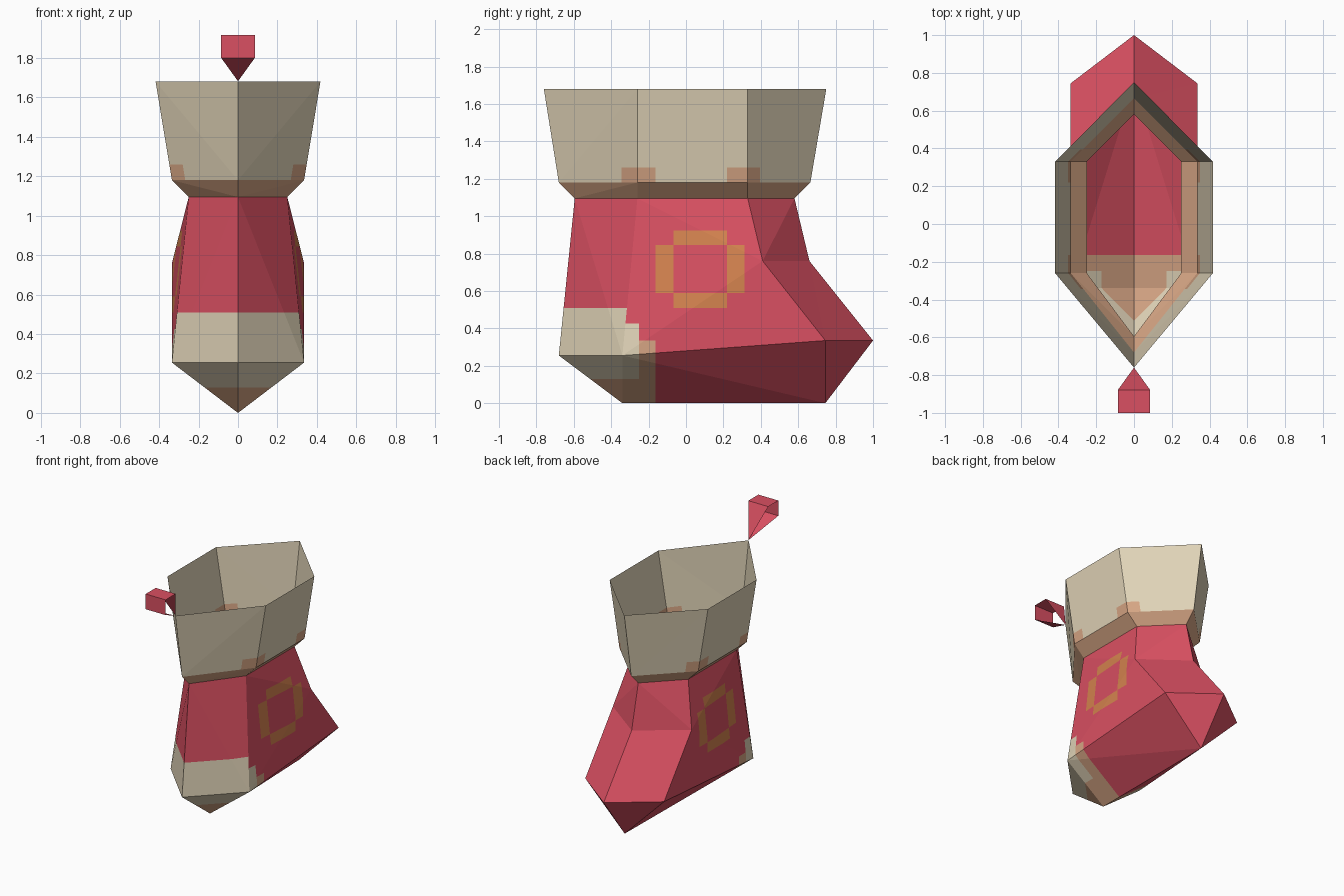
import bpy, bmesh

if "Cube" in bpy.data.objects:
    bpy.data.objects.remove(bpy.data.objects["Cube"])


def srgb(h):
    vals = [int(h[i:i + 2], 16) / 255 for i in (0, 2, 4)]
    return [v / 12.92 if v <= 0.04045 else ((v + 0.055) / 1.055) ** 2.4 for v in vals] + [1]


COLOURS = {"red_wool": "DA5062", "cream_fleece": "E0D3B7",
           "tan_trim": "D6A584", "orange_patch": "D5834F"}
MATS = []
for name, code in COLOURS.items():
    m = bpy.data.materials.new(name)
    m.diffuse_color = srgb(code)
    m.use_nodes = True
    m.node_tree.nodes["Principled BSDF"].inputs["Base Color"].default_value = m.diffuse_color
    MATS.append(m)
RED, CREAM, TAN, ORANGE = range(4)


def build(name, half_faces, cuts_y, cuts_z, rule):
    """Mirror the faces across x, slice along colour borders, colour by rule."""
    bm = bmesh.new()
    for s in (1, -1):
        for face in half_faces:
            vs = [bm.verts.new((s * x, y, z)) for x, y, z in face]
            bm.faces.new(vs if s > 0 else vs[::-1])
    bmesh.ops.remove_doubles(bm, verts=bm.verts, dist=0.0005)
    bmesh.ops.recalc_face_normals(bm, faces=bm.faces)
    bmesh.ops.triangulate(bm, faces=[f for f in bm.faces if len(f.verts) > 3])
    for axis, cuts in ((1, cuts_y), (2, cuts_z)):
        for c in cuts:
            co, no = [0, 0, 0], [0, 0, 0]
            co[axis], no[axis] = c, 1
            bmesh.ops.bisect_plane(bm, geom=bm.verts[:] + bm.edges[:] + bm.faces[:],
                                   plane_co=co, plane_no=no, dist=0.0001)
    for f in bm.faces:
        f.normal_update()
        f.material_index = rule(f.calc_center_median(), f.normal)
    me = bpy.data.meshes.new(name)
    bm.to_mesh(me)
    bm.free()
    for m in MATS:
        me.materials.append(m)
    ob = bpy.data.objects.new(name, me)
    bpy.context.collection.objects.link(ob)


def half_ring(width, front, back, z):
    return [(0, front, z), (width, -0.26, z), (width, 0.33, z), (0, back, z)]


# Cuff: open flared hexagonal tube with a tapered lower band
rings = [half_ring(0.25, -0.595, 0.58, 1.095),
         half_ring(0.335, -0.68, 0.665, 1.18),
         half_ring(0.418, -0.76, 0.75, 1.68)]
cuff = [(a[i], a[i + 1], b[i + 1], b[i])
        for a, b in zip(rings, rings[1:]) for i in range(3)]


def cuff_rule(c, n):
    corner = -0.345 < c.y < -0.163 or 0.22 < c.y < 0.395
    return TAN if c.z < 1.18 or (c.z < 1.26 and corner) else CREAM


build("cuff", cuff, (-0.345, -0.163, 0.22, 0.395), (1.26,), cuff_rule)

# Boot: leg, foot and keel-shaped sole
t0, t1, t2, t3 = rings[0]
heel, heel_tip = (0.335, -0.34, 0.255), (0, -0.68, 0.255)
ankle, ankle_tip = (0.335, 0.41, 0.76), (0, 0.66, 0.76)
toe, toe_tip = (0.335, 0.745, 0.335), (0, 1.0, 0.335)
keel_a, keel_b = (0, -0.34, 0), (0, 0.745, 0)
boot = [(heel_tip, heel, t1, t0),
        (t1, ankle, t2), (t1, heel, ankle), (heel, toe, ankle),
        (ankle, ankle_tip, t3, t2), (toe, toe_tip, ankle_tip, ankle),
        (heel_tip, keel_a, heel), (keel_a, keel_b, toe, heel),
        (keel_b, toe_tip, toe)]


def boot_rule(c, n):
    if n.z < -0.3:                      # sole
        if c.y > -0.163:
            return RED
        return TAN if c.z < 0.13 or c.y > -0.25 else CREAM
    if n.y < -0.4:                      # front of the leg
        return CREAM if c.z < 0.51 else RED
    if abs(n.x) > 0.9:                  # side panels
        if c.y < -0.25 and c.z < 0.425:
            return CREAM
        if c.y < -0.163 and c.z < 0.335:
            return TAN
        mid_y, mid_z = -0.067 < c.y < 0.218, 0.59 < c.z < 0.845
        if -0.163 < c.y < 0.314 and 0.51 < c.z < 0.922 and mid_y != mid_z:
            return ORANGE
    return RED


build("boot", boot, (-0.25, -0.163, -0.067, 0.218, 0.314),
      (0.13, 0.335, 0.425, 0.51, 0.59, 0.845, 0.922), boot_rule)

# Hanging loop: a ribbon open at both sides, pinched at the cuff
w, pinch = 0.085, (0, -0.76, 1.682)
low, front, top = (-1.0, 1.80), (-1.0, 1.917), (-0.878, 1.917)
loop = [(pinch, (0, *low), (w, *low)),
        ((0, *low), (0, *front), (w, *front), (w, *low)),
        ((0, *front), (0, *top), (w, *top), (w, *front)),
        ((0, *top), pinch, (w, *top))]
build("hanging_loop", loop, (), (), lambda c, n: RED)
